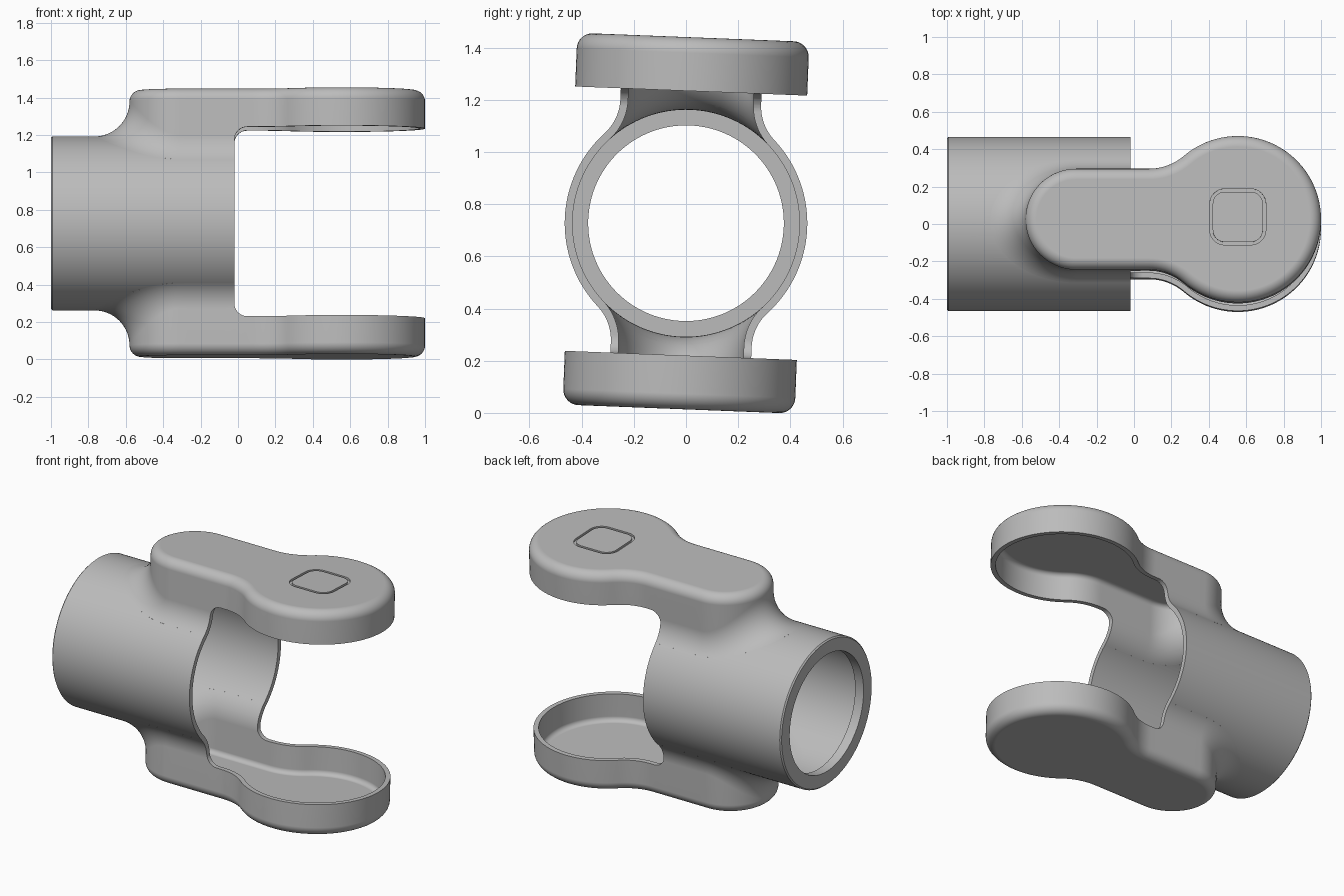
import bpy, bmesh
from math import sin, cos, pi, sqrt, radians
from mathutils import Vector, Matrix

cube = bpy.data.objects.get("Cube")
if cube:
    bpy.data.objects.remove(cube)

TUBE_R, WALL = 0.465, 0.03      # tube radius and shell thickness
HEIGHT, EDGE = 0.713, 0.06      # arm face distance from axis, edge rounding
BLEND = 0.188                   # fillet between arm and tube
ARM_W, DISC_R, DISC_X = 0.27, 0.445, 0.555
OPEN_X, OPEN_Z = -0.02, 0.507   # clearance between the two arms
SEG = 128
POSE = Matrix.Translation((0, 0, 0.727)) @ Matrix.Rotation(radians(-2.25), 4, 'X')

grey = bpy.data.materials.new("satin grey")
grey.use_nodes = True
grey.diffuse_color = (0.5, 0.5, 0.5, 1)
grey.node_tree.nodes["Principled BSDF"].inputs["Base Color"].default_value = (0.5, 0.5, 0.5, 1)


def loft(name, rings, cyclic=False):
    """Skin equal-length rings; cap the ends or join last ring to first."""
    bm = bmesh.new()
    loops = [[bm.verts.new(p) for p in ring] for ring in rings]
    pairs = list(zip(loops, loops[1:]))
    if cyclic:
        pairs.append((loops[-1], loops[0]))
    else:
        bm.faces.new(loops[0])
        bm.faces.new(loops[-1])
    for a, b in pairs:
        for i in range(len(a)):
            j = (i + 1) % len(a)
            bm.faces.new((a[i], a[j], b[j], b[i]))
    bmesh.ops.recalc_face_normals(bm, faces=bm.faces)
    bm.transform(POSE)
    mesh = bpy.data.meshes.new(name)
    bm.to_mesh(mesh)
    bm.free()
    mesh.materials.append(grey)
    obj = bpy.data.objects.new(name, mesh)
    bpy.context.collection.objects.link(obj)
    return obj


def circle_x(x, r):
    return [(x, r * cos(2 * pi * i / SEG), r * sin(2 * pi * i / SEG)) for i in range(SEG)]


def rounded_rect(cx, cy, hx, hy, r, n=8):
    pts = []
    for k, (sx, sy) in enumerate(((1, 1), (-1, 1), (-1, -1), (1, -1))):
        for i in range(n + 1):
            a = (k + i / n) * pi / 2
            pts.append((cx + sx * (hx - r) + r * cos(a), cy + sy * (hy - r) + r * sin(a)))
    return pts


def keyhole():
    """Arm outline as (point, outward normal) pairs, counter-clockwise."""
    neck_x, end_x = 0.08, -0.31
    dx = DISC_X - neck_x
    neck_r = (dx ** 2 + ARM_W ** 2 - DISC_R ** 2) / (2 * (DISC_R - ARM_W))
    neck = Vector((neck_x, ARM_W + neck_r, 0))
    disc = Vector((DISC_X, 0, 0))
    meet = (neck - disc).to_2d().angle_signed(Vector((1, 0)))
    half = []

    def arc(c, r, a0, a1, n, sign=1):
        for i in range(n):
            a = a0 + (a1 - a0) * i / n
            d = Vector((cos(a), sin(a), 0))
            half.append((c + d * r, d * sign))

    arc(disc, DISC_R, 0, meet, 36)
    arc(neck, neck_r, meet - pi, -pi / 2, 10, -1)
    for i in range(10):
        x = neck_x + (end_x - neck_x) * i / 10
        half.append((Vector((x, ARM_W, 0)), Vector((0, 1, 0))))
    arc(Vector((end_x, 0, 0)), ARM_W, pi / 2, pi, 24)
    half.append((Vector((end_x - ARM_W, 0, 0)), Vector((-1, 0, 0))))
    flip = Vector((1, -1, 1))
    return half + [(p * flip, n * flip) for p, n in reversed(half[1:-1])]


def arm_solid(name, side, inset):
    """Keyhole block with rounded face edge and a rolling-ball blend to the tube."""
    line = keyhole()
    rings = []
    for i in range(9):                       # rounded face edge
        a = i / 8 * pi / 2
        d = -EDGE + (EDGE - inset) * sin(a)
        z = HEIGHT - EDGE + (EDGE - inset) * cos(a)
        rings.append([p + n * d + Vector((0, 0, z)) for p, n in line])
    steps = 14
    for i in range(steps + 1):               # blend down to the tube
        ring = []
        for p, n in line:
            if p.x > 0.1:
                ring.append(p - n * inset + Vector((0, 0, 0.5 - 0.2 * i / steps)))
                continue
            c = p + n * BLEND
            c.z = sqrt((TUBE_R + BLEND) ** 2 - c.y ** 2)
            down = -Vector((0, c.y, c.z)).normalized()
            ring.append(c + (-n).slerp(down, i / steps) * (BLEND + inset))
        rings.append(ring)
    rings.append([Vector((p.x, p.y, 0.05)) for p in rings[-1]])
    return loft(name, [[(p.x, p.y, p.z * side) for p in r] for r in rings])


def cut(obj, *cutters):
    bpy.context.view_layer.objects.active = obj
    for c in cutters:
        m = obj.modifiers.new("cut", 'BOOLEAN')
        m.operation, m.solver, m.object = 'DIFFERENCE', 'EXACT', c
        bpy.ops.object.modifier_apply(modifier=m.name)


# Tube with a thick lip at its open end
inner_r = TUBE_R - WALL
profile = [(-1, 0.457), (-0.992, TUBE_R), (OPEN_X, TUBE_R), (OPEN_X, inner_r),
           (-0.94, inner_r), (-0.94, 0.375), (-1, 0.375)]
tube = loft("tube", [circle_x(x, r) for x, r in profile], cyclic=True)

# Arms and their hollows
upper_arm = arm_solid("upper_arm", 1, 0)
lower_arm = arm_solid("lower_arm", -1, 0)
upper_hollow = arm_solid("upper_hollow", 1, WALL)
lower_hollow = arm_solid("lower_hollow", -1, WALL)

# Bore, gap between arms, and square groove on the upper face
bore = loft("bore", [circle_x(-0.94, inner_r), circle_x(1.2, inner_r)])
gap_line = rounded_rect(OPEN_X + 0.8, 0, 0.8, OPEN_Z, 0.07)
gap = loft("gap", [[(x, y, z) for x, z in gap_line] for y in (-1, 1)])
groove_rings = []
for half, z in ((0.15, 0.05), (0.15, -0.012), (0.134, -0.012), (0.134, 0.05)):
    square = rounded_rect(DISC_X, 0.01, half, half, half - 0.07)
    groove_rings.append([(x, y, HEIGHT + z) for x, y in square])
groove = loft("groove", groove_rings, cyclic=True)

cut(tube, upper_hollow, lower_hollow)
cut(upper_arm, upper_hollow, bore, gap, groove)
cut(lower_arm, lower_hollow, bore, gap)
for helper in (upper_hollow, lower_hollow, bore, gap, groove):
    bpy.data.objects.remove(helper)

# Smooth shading with crisp rims
bpy.ops.object.select_all(action='DESELECT')
for part in (tube, upper_arm, lower_arm):
    part.select_set(True)
bpy.context.view_layer.objects.active = tube
bpy.ops.object.shade_smooth_by_angle(angle=radians(30))
for part in (tube, upper_arm, lower_arm):
    m = part.modifiers.new("even shading", 'WEIGHTED_NORMAL')
    m.keep_sharp = True
